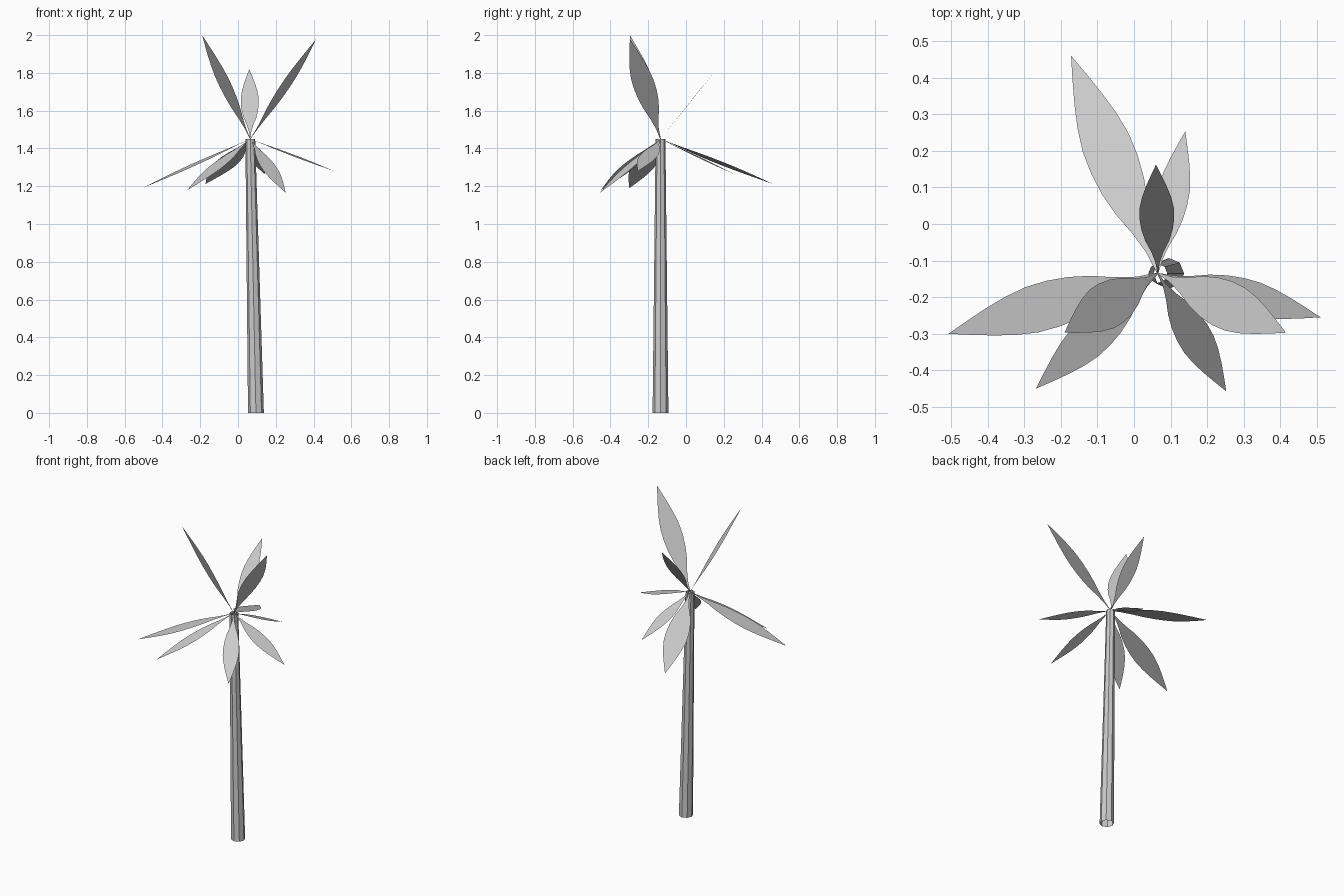
import bpy, bmesh, math
from mathutils import Vector

cube = bpy.data.objects.get("Cube")
if cube:
    bpy.data.objects.remove(cube, do_unlink=True)

grey = bpy.data.materials.new("plain_grey")
grey.use_nodes = True
colour = (0.6, 0.6, 0.6, 1)
grey.diffuse_color = colour
grey.node_tree.nodes["Principled BSDF"].inputs["Base Color"].default_value = colour


def finish(bm, name):
    mesh = bpy.data.meshes.new(name)
    bm.to_mesh(mesh)
    bm.free()
    mesh.materials.append(grey)
    obj = bpy.data.objects.new(name, mesh)
    bpy.context.collection.objects.link(obj)
    return obj


# Trunk: open, tapered, slightly leaning eight-sided tube
def make_trunk(bottom, top, r_bottom, r_top, sides=8):
    bm = bmesh.new()
    rings = []
    for centre, r in ((bottom, r_bottom), (top, r_top)):
        ring = []
        for i in range(sides):
            a = math.tau * i / sides
            ring.append(bm.verts.new(centre + Vector((math.cos(a), math.sin(a), 0)) * r))
        rings.append(ring)
    low, high = rings
    for i in range(sides):
        j = (i + 1) % sides
        bm.faces.new((low[i], low[j], high[j], high[i]))
    return finish(bm, "trunk")


crown = Vector((0.065, -0.135, 1.45))
make_trunk(Vector((0.095, -0.135, 0)), crown, 0.042, 0.026)

# Leaf outline: half-width as a share of length, at even steps from base to tip
HALF_WIDTH = (0.003, 0.012, 0.036, 0.069, 0.09, 0.1, 0.099, 0.084, 0.06, 0.031)


# Leaf: flat blade from the crown to its tip, its width kept level
def make_leaf(name, tip):
    bm = bmesh.new()
    axis = Vector(tip) - crown
    side = Vector((-axis.y, axis.x, 0)).normalized() * axis.length
    steps = len(HALF_WIDTH)
    previous = None
    for i, w in enumerate(HALF_WIDTH):
        mid = crown + axis * (i / steps)
        pair = (bm.verts.new(mid - side * w), bm.verts.new(mid + side * w))
        if previous:
            bm.faces.new((previous[0], pair[0], pair[1], previous[1]))
        previous = pair
    bm.faces.new((previous[0], bm.verts.new(tip), previous[1]))
    return finish(bm, name)


LEAF_TIPS = {
    "upper_leaf_left": (0.415, -0.297, 1.98),
    "upper_leaf_right": (-0.19, -0.297, 2.0),
    "upper_leaf_back": (0.06, 0.162, 1.82),
    "side_leaf_left": (0.51, -0.255, 1.28),
    "side_leaf_right": (-0.507, -0.3, 1.19),
    "front_leaf_left": (0.252, -0.457, 1.165),
    "front_leaf_right": (-0.268, -0.45, 1.18),
    "back_leaf_left": (0.14, 0.253, 1.265),
    "back_leaf_right": (-0.172, 0.46, 1.212),
}
for leaf_name, leaf_tip in LEAF_TIPS.items():
    make_leaf(leaf_name, leaf_tip)
